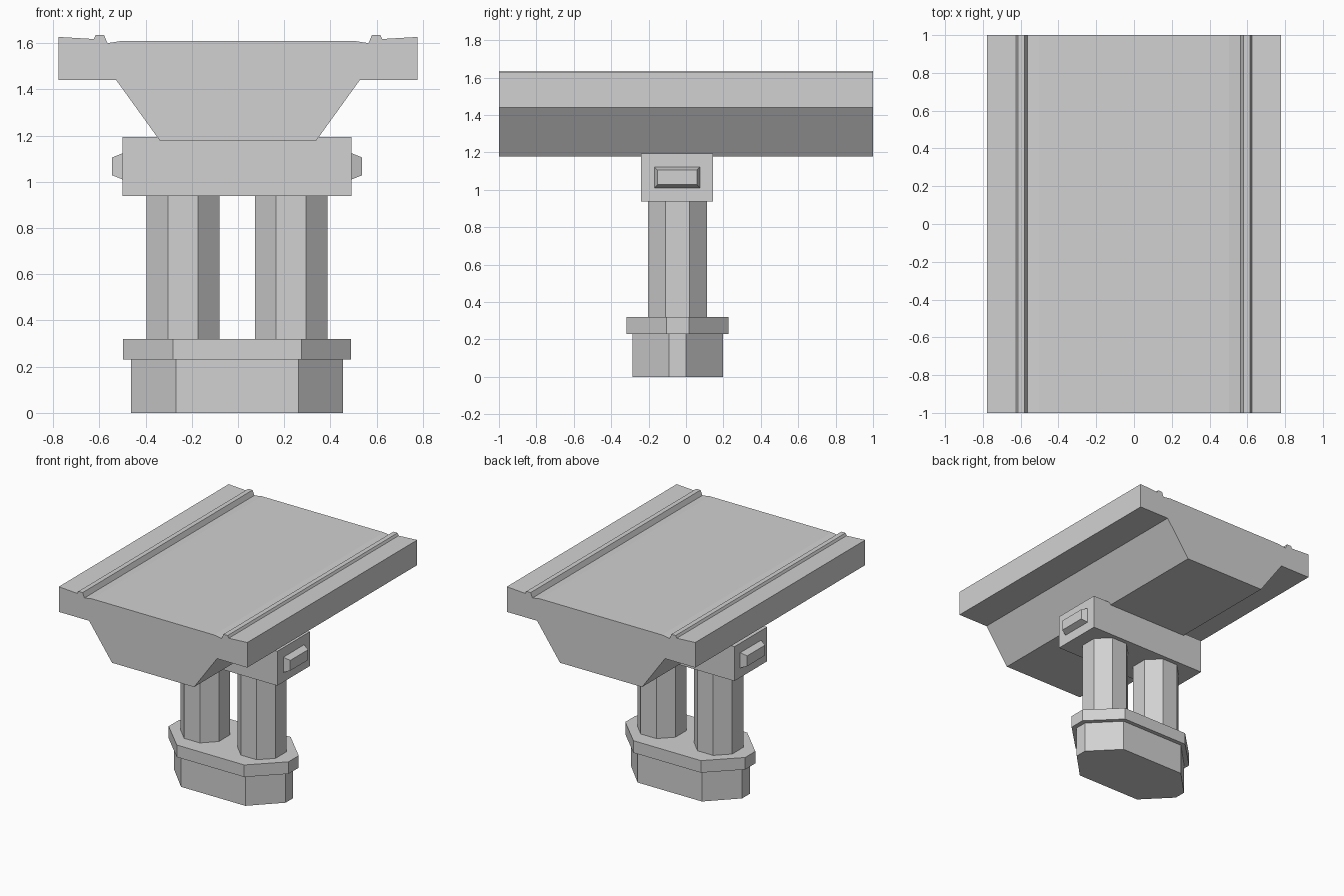
import bpy, bmesh
from mathutils import Matrix

cube = bpy.data.objects.get("Cube")
if cube:
    bpy.data.objects.remove(cube, do_unlink=True)

concrete = bpy.data.materials.new("concrete_grey")
concrete.use_nodes = True
GREY = (0.64, 0.64, 0.64, 1)
concrete.diffuse_color = GREY
concrete.node_tree.nodes["Principled BSDF"].inputs["Base Color"].default_value = GREY

PIER_Y = -0.045   # the pier sits slightly forward of the deck centre


def finish(name, bm):
    bmesh.ops.recalc_face_normals(bm, faces=bm.faces)
    mesh = bpy.data.meshes.new(name)
    bm.to_mesh(mesh)
    bm.free()
    mesh.materials.append(concrete)
    obj = bpy.data.objects.new(name, mesh)
    bpy.context.collection.objects.link(obj)
    return obj


def extrude(name, points, direction):
    """Make a solid by pushing a flat outline along a direction."""
    bm = bmesh.new()
    face = bm.faces.new([bm.verts.new(p) for p in points])
    result = bmesh.ops.extrude_face_region(bm, geom=[face], use_keep_orig=True)
    verts = [g for g in result["geom"] if isinstance(g, bmesh.types.BMVert)]
    bmesh.ops.translate(bm, verts=verts, vec=direction)
    return finish(name, bm)


def octagon_prism(name, cx, half, flat, z0, z1):
    """Chamfered block: half sizes and half widths of the flat sides."""
    (hx, hy), (fx, fy) = half, flat
    ring = [(fx, -hy), (hx, -fy), (hx, fy), (fx, hy),
            (-fx, hy), (-hx, fy), (-hx, -fy), (-fx, -hy)]
    points = [(cx + x, PIER_Y + y, z0) for x, y in ring]
    return extrude(name, points, (0, 0, z1 - z0))


# Footing and its wider cap
octagon_prism("footing", -0.004, (0.459, 0.242), (0.265, 0.045), 0, 0.23)
octagon_prism("footing_cap", -0.004, (0.494, 0.273), (0.278, 0.06), 0.23, 0.32)

# Twin octagonal columns
for name, cx in (("right_column", -0.238), ("left_column", 0.23)):
    octagon_prism(name, cx, (0.157, 0.157), (0.065, 0.065), 0.32, 0.94)

# Crossbeam on the columns
bm = bmesh.new()
bmesh.ops.create_cube(bm, size=1, matrix=Matrix.Translation((-0.004, -0.048, 1.067))
                      @ Matrix.Diagonal((0.992, 0.385, 0.256, 1)))
finish("crossbeam", bm)

# Tapered blocks on the crossbeam ends
for name, side in (("right_end_block", -1), ("left_end_block", 1)):
    bm = bmesh.new()
    bmesh.ops.create_cube(bm, size=1)
    for v in bm.verts:
        outer = v.co.x > 0
        length, height = (0.21, 0.077) if outer else (0.25, 0.118)
        v.co = (-0.004 + side * (0.541 if outer else 0.49),
                PIER_Y - 0.002 + v.co.y * length, 1.067 + v.co.z * height)
    finish(name, bm)

# Bridge deck: half profile from the underside up to the road, then mirrored
half_profile = [(0.338, 1.178), (0.527, 1.44), (0.777, 1.44), (0.777, 1.627),
                (0.624, 1.618), (0.615, 1.636), (0.58, 1.636), (0.565, 1.6),
                (0.503, 1.61)]
profile = half_profile + [(-x, z) for x, z in reversed(half_profile)]
extrude("deck", [(x, -1, z) for x, z in profile], (0, 2, 0))
